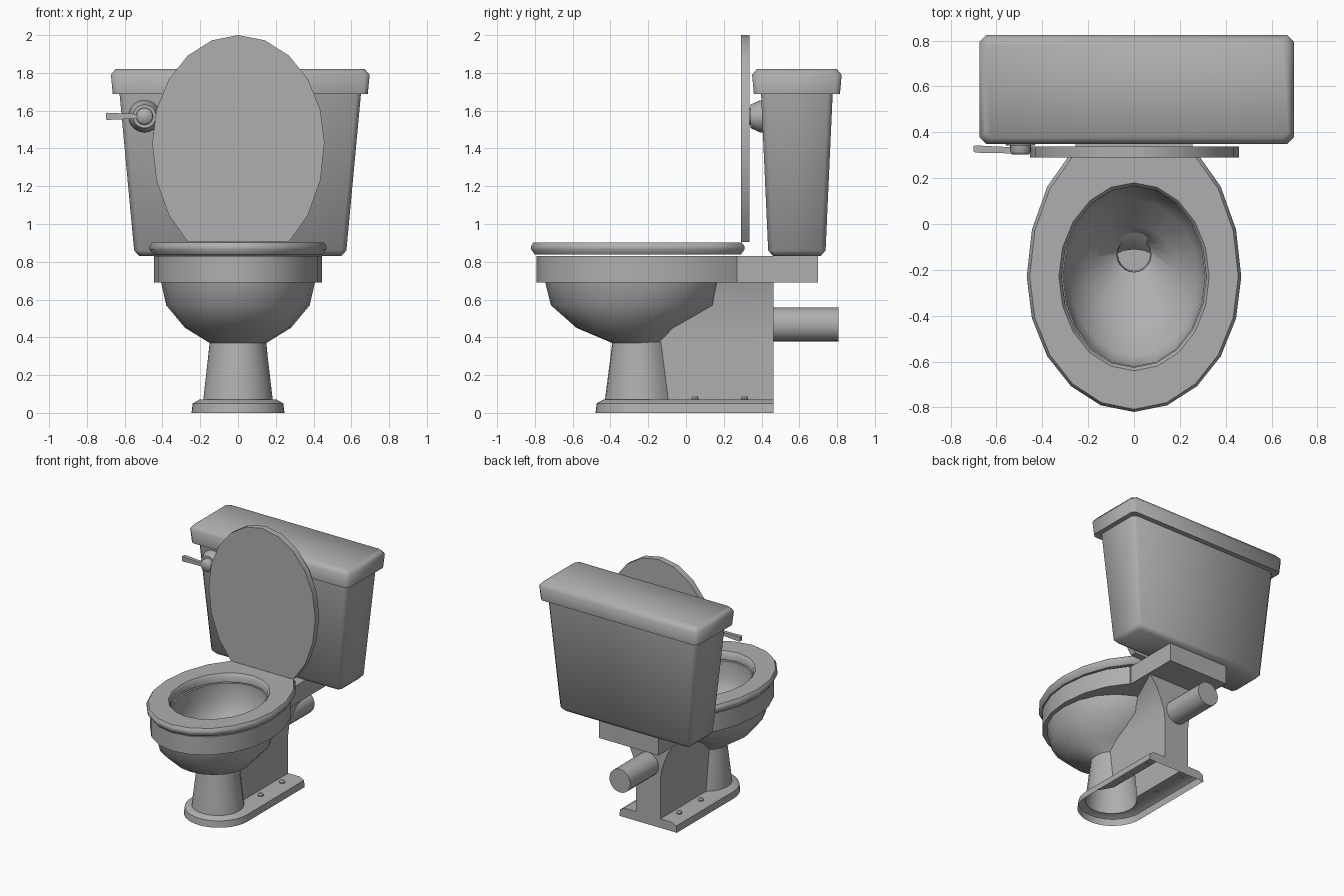
import bpy, bmesh, math
from math import sin, cos, pi, radians

if "Cube" in bpy.data.objects:
    bpy.data.objects.remove(bpy.data.objects["Cube"])

N = 20
S54 = sin(radians(54))

# Mid-grey ceramic
grey = bpy.data.materials.new("grey_ceramic")
grey.diffuse_color = (0.43, 0.43, 0.43, 1)
grey.use_nodes = True
grey.node_tree.nodes["Principled BSDF"].inputs["Base Color"].default_value = grey.diffuse_color


def loft(name, rings, cap=(True, True), wrap=True, loop=False, angle=30):
    """Skin a list of equal-length point rings."""
    bm = bmesh.new()
    vs = [[bm.verts.new(p) for p in r] for r in rings]
    n = len(rings[0])
    pairs = list(zip(vs, vs[1:])) + ([(vs[-1], vs[0])] if loop else [])
    for a, b in pairs:
        for i in range(n if wrap else n - 1):
            j = (i + 1) % n
            bm.faces.new((a[i], a[j], b[j], b[i]))
    if cap[0] and not loop:
        bm.faces.new(vs[0])
    if cap[1] and not loop:
        bm.faces.new(vs[-1])
    bmesh.ops.recalc_face_normals(bm, faces=bm.faces)
    me = bpy.data.meshes.new(name)
    bm.to_mesh(me)
    bm.free()
    me.materials.append(grey)
    ob = bpy.data.objects.new(name, me)
    bpy.context.collection.objects.link(ob)
    bpy.ops.object.select_all(action='DESELECT')
    ob.select_set(True)
    bpy.context.view_layer.objects.active = ob
    bpy.ops.object.shade_smooth_by_angle(angle=radians(angle))
    return ob


def oval(a, b, c, z, back=None):
    """Ellipse around y = c; 'back' gives a flat, stretched rear edge."""
    pts = []
    for i in range(N):
        t = 2 * pi * i / N
        s = sin(t)
        if back is not None and s > 0:
            y = c + (back - c) / S54 * min(s, S54)
        else:
            y = c + b * s
        pts.append((a * cos(t), y, z))
    return pts


def box_ring(hx, hy, ch, z, cx=0.012, cy=0.587):
    """Rectangle with chamfered corners."""
    q = [(hx, hy - ch), (hx - ch, hy), (ch - hx, hy), (-hx, hy - ch),
         (-hx, ch - hy), (ch - hx, -hy), (hx - ch, -hy), (hx, ch - hy)]
    return [(cx + x, cy + y, z) for x, y in q]


def keyhole(r, w, c, z, back=0.463, n=20):
    """Round front of radius r with a straight tail of half-width w."""
    t0 = -math.acos(min(1, w / r))
    ts = [t0 + (pi - 2 * t0) * i / n for i in range(n + 1)]
    pts = [(r * cos(t), c - r * sin(t), z) for t in ts]
    return pts + [(-w, back, z), (w, back, z)]


def disc_y(r, x, y, z, n=20):
    """Circle facing along y."""
    return [(x + r * cos(2 * pi * i / n), y, z + r * sin(2 * pi * i / n)) for i in range(n)]


# Foot and pedestal: one open-bottomed shell
loft("pedestal", [
    keyhole(0.246, 0.246, -0.233, 0),
    keyhole(0.240, 0.240, -0.233, 0.05),
    keyhole(0.205, 0.205, -0.233, 0.07),
    keyhole(0.184, 0.105, -0.245, 0.07),
    keyhole(0.150, 0.105, -0.240, 0.375)], cap=(False, False))

# Bowl: outside, rim, basin and drain
loft("bowl", [
    oval(0.15, 0.14, -0.25, 0.37),
    oval(0.28, 0.265, -0.315, 0.45),
    oval(0.38, 0.437, -0.278, 0.57),
    oval(0.407, 0.463, -0.282, 0.69),
    oval(0.444, 0.562, -0.23, 0.69, 0.27),
    oval(0.444, 0.562, -0.23, 0.83, 0.27),
    oval(0.31, 0.393, -0.228, 0.83),
    oval(0.31, 0.393, -0.228, 0.70),
    oval(0.28, 0.34, -0.235, 0.60),
    oval(0.19, 0.20, -0.21, 0.50),
    oval(0.075, 0.075, -0.135, 0.42),
    oval(0.07, 0.07, -0.135, 0.30)], cap=(False, True), angle=48)

# Neck joining bowl and shelf, narrow at the bowl and flaring at the back
loft("neck", [[(-u, y, z), (-w, 0.463, z), (w, 0.463, z), (u, y, z)] for u, w, y, z in (
    (0.105, 0.105, -0.20, 0.37), (0.10, 0.115, -0.085, 0.45), (0.10, 0.14, 0.02, 0.52),
    (0.10, 0.18, 0.115, 0.61), (0.10, 0.24, 0.155, 0.69))],
    cap=(False, False), wrap=False)

# Shelf under the tank
loft("tank_shelf", [[(-0.255, 0.20, z), (0.255, 0.20, z), (0.255, 0.70, z), (-0.255, 0.70, z)]
                    for z in (0.69, 0.83)])

# Waste pipe
loft("waste_pipe", [disc_y(0.09, 0, y, 0.467) for y in (0.44, 0.807)])

# Seat ring with rounded edge
loft("seat", [
    oval(0.447, 0.57, -0.23, 0.838, 0.29),
    oval(0.468, 0.59, -0.23, 0.865, 0.31),
    oval(0.468, 0.59, -0.23, 0.882, 0.31),
    oval(0.455, 0.578, -0.23, 0.902, 0.295),
    oval(0.328, 0.41, -0.23, 0.902),
    oval(0.315, 0.395, -0.23, 0.885),
    oval(0.315, 0.395, -0.23, 0.838)], loop=True, angle=48)

# Raised seat lid
loft("seat_lid", [[(x + 0.002, y, 1.43 - v) for x, v, _ in oval(0.456, 0.57, 0, 0, 0.525)]
                  for y in (0.29, 0.337)])

# Tank and its cover
loft("tank", [box_ring(0.535, 0.125, 0.02, 0.83), box_ring(0.562, 0.152, 0.025, 0.86),
              box_ring(0.64, 0.19, 0.025, 1.70)], angle=50)
loft("tank_cover", [box_ring(0.675, 0.228, 0.025, 1.688), box_ring(0.685, 0.237, 0.027, 1.79),
                    box_ring(0.66, 0.212, 0.025, 1.82)], angle=50)

# Flush handle: collar, hub and tapered lever
HX, HZ = -0.495, 1.57
loft("handle_collar", [disc_y(0.085, HX, 0.42, HZ), disc_y(0.085, HX, 0.392, HZ),
                       disc_y(0.062, HX, 0.342, HZ)], angle=50)
loft("handle_hub", [disc_y(0.045, HX, 0.36, HZ), disc_y(0.045, HX, 0.315, HZ),
                    disc_y(0.037, HX, 0.303, HZ)], angle=60)
loft("handle_lever", [[(x, y - d, HZ - h), (x, y + d, HZ - h), (x, y + d, HZ + h), (x, y - d, HZ + h)]
                      for x, y, d, h in ((-0.70, 0.328, 0.012, 0.016), (-0.69, 0.327, 0.016, 0.019),
                                         (-0.60, 0.324, 0.014, 0.015), (HX, 0.320, 0.014, 0.012))])

# Floor bolts on both sides
for side, sx in (("left", -1), ("right", 1)):
    for k, y in enumerate((0.048, 0.31)):
        loft(f"floor_bolt_{side}_{k + 1}", [
            [(sx * 0.16 + r * cos(pi * i / 5), y + r * sin(pi * i / 5), z) for i in range(10)]
            for r, z in ((0.02, 0.065), (0.02, 0.08), (0.011, 0.09))])
